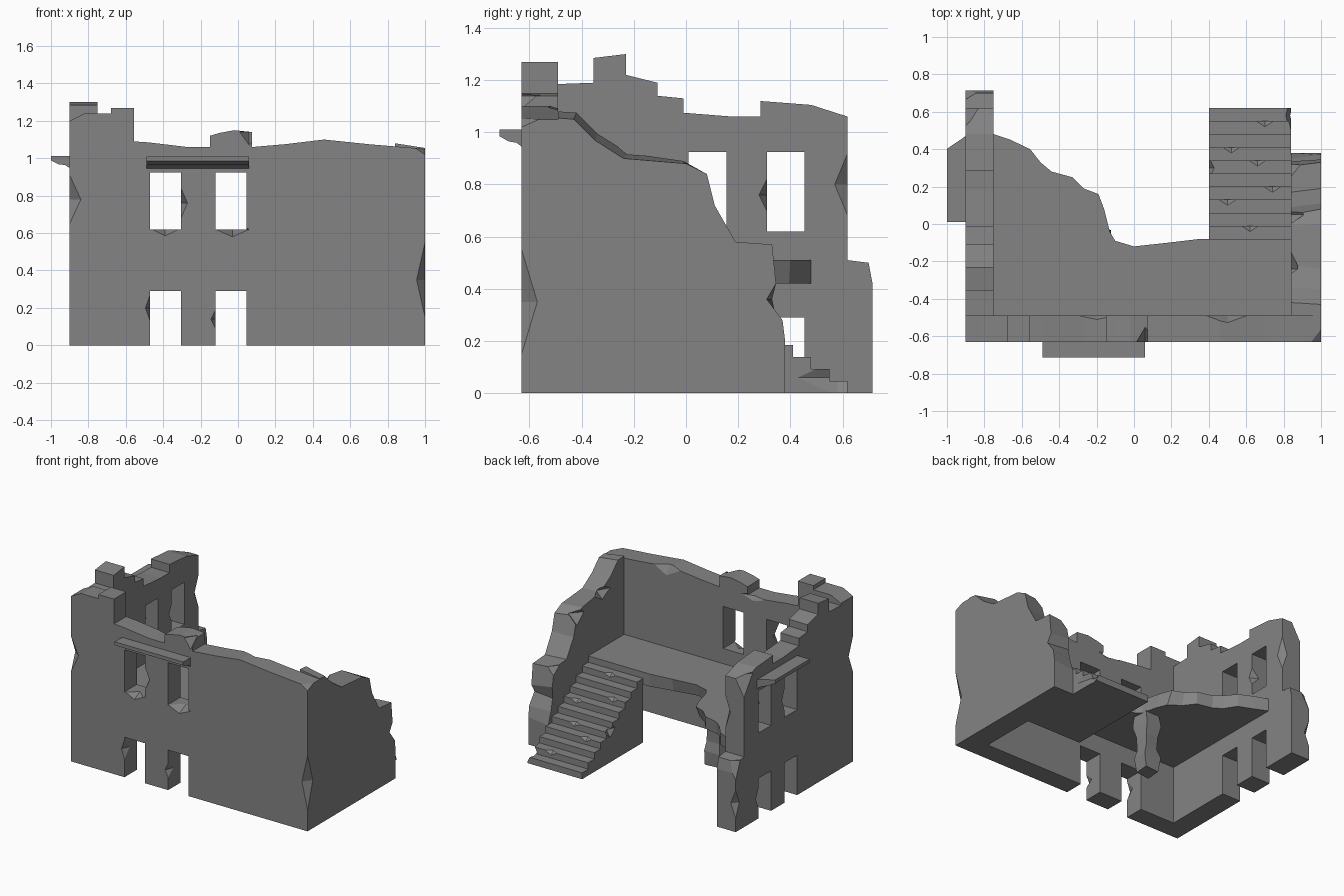
import bpy, bmesh, random
from mathutils import Vector

if "Cube" in bpy.data.objects:
    bpy.data.objects.remove(bpy.data.objects["Cube"])

random.seed(4)
stone = bpy.data.materials.new("grey_stone")
stone.diffuse_color = (0.23, 0.23, 0.23, 1)
stone.use_nodes = True
stone.node_tree.nodes["Principled BSDF"].inputs["Base Color"].default_value = stone.diffuse_color


def finish(name, bm):
    bmesh.ops.recalc_face_normals(bm, faces=bm.faces[:])
    me = bpy.data.meshes.new(name)
    bm.to_mesh(me)
    bm.free()
    ob = bpy.data.objects.new(name, me)
    bpy.context.collection.objects.link(ob)
    me.materials.append(stone)
    return ob


def prism(name, a, b, pos):
    """Solid between two matching outlines; pos maps (u, v, side) to a point."""
    bm = bmesh.new()
    va = [bm.verts.new(pos(u, v, 0)) for u, v in a]
    vb = [bm.verts.new(pos(u, v, 1)) for u, v in b]
    n = len(a)
    bm.faces.new(va)
    bm.faces.new(vb[::-1])
    for i in range(n):
        j = (i + 1) % n
        bm.faces.new((va[i], vb[i], vb[j], va[j]))
    return finish(name, bm)


def carve(ob, boxes, chips):
    """Cut box openings and faceted stone chips out of a part."""
    bm = bmesh.new()
    for lo, hi in boxes:
        vs = bmesh.ops.create_cube(bm, size=1)["verts"]
        for v in vs:
            v.co = Vector([(l + h) / 2 + c * (h - l) for l, h, c in zip(lo, hi, v.co)])
    for c, r in chips:
        p = [bm.verts.new([c[k] + (s * r[k] if k == ax else 0) for k in range(3)])
             for ax in range(3) for s in (-1, 1)]
        for i in (0, 1):
            for j in (2, 3):
                for k in (4, 5):
                    bm.faces.new((p[i], p[j], p[k]))
    cutter = finish("cutter", bm)
    cutter.hide_render = True
    m = ob.modifiers.new("carve", "BOOLEAN")
    m.operation, m.solver, m.object, m.use_self = "DIFFERENCE", "EXACT", cutter, True
    dg = bpy.context.evaluated_depsgraph_get()
    me = bpy.data.meshes.new_from_object(ob.evaluated_get(dg))
    ob.modifiers.clear()
    ob.data = me
    bpy.data.objects.remove(cutter)


# front wall with broken top, two windows and two doorways
top = [(-.9, 1.2), (-.82, 1.24), (-.68, 1.24), (-.68, 1.27), (-.555, 1.27), (-.555, 1.09),
       (-.48, 1.085), (-.27, 1.06), (-.15, 1.06), (-.15, 1.12), (-.1, 1.135), (-.02, 1.15),
       (.075, 1.14), (.075, 1.06), (.25, 1.075), (.46, 1.1), (.7, 1.075), (1, 1.05)]
front = [(-.9, 0)] + top + [(1, 0)]
wall = prism("front_wall", front, front, lambda u, v, t: (u, -.63 + .14 * t, v))
carve(wall,
      [((x, -.8, z), (x + .165, -.4, z2)) for x in (-.47, -.12) for z, z2 in ((.62, .925), (-.1, .29))],
      [((1, -.63, .35), (.045, .06, .2)), ((-.9, -.63, .78), (.06, .05, .13)),
       ((-.305, -.63, .76), (.035, .07, .08)), ((-.39, -.63, .62), (.07, .06, .035)),
       ((-.03, -.63, .62), (.09, .08, .04)), ((-.47, -.63, .2), (.025, .06, .07)),
       ((-.12, -.63, .14), (.025, .06, .05)), ((.5, -.49, 1.1), (.13, .04, .07)),
       ((1, -.63, 1.06), (.06, .09, .04)), ((-.2, -.49, 1.06), (.1, .02, .03)),
       ((.06, -.63, 1.14), (.05, .08, .07))])

# left wall with stepped top
left = [(-.49, 0), (-.49, 1.185), (-.355, 1.19), (-.355, 1.285), (-.23, 1.3), (-.23, 1.22),
        (-.11, 1.19), (-.11, 1.14), (-.01, 1.13), (-.01, 1.075), (.18, 1.06), (.285, 1.06),
        (.285, 1.12), (.48, 1.105), (.62, 1.06), (.62, .51), (.7, .5), (.715, .42), (.715, 0)]
wall = prism("left_wall", left, left, lambda u, v, t: (-.9 + .15 * t, u, v))
carve(wall,
      [((-1.2, y, z), (-.6, y + .145, z2)) for y in (.01, .31) for z, z2 in ((.62, .925), (-.1, .29))],
      [((-.9, .62, 1.08), (.08, .1, .14)), ((-.9, .715, .5), (.08, .05, .12)),
       ((-.75, .31, .76), (.06, .03, .06)), ((-.9, .155, .75), (.06, .03, .08)),
       ((-.75, .62, .8), (.04, .05, .12)), ((-.9, .455, .15), (.06, .03, .07)),
       ((-.9, .715, .2), (.04, .04, .1))])

# right wall falling away towards the back, inner and outer edges uneven
outer = [(-.49, 0), (-.49, 1.055), (-.43, 1.05), (-.35, .97), (-.24, .9), (0, .88), (.08, .84),
         (.11, .72), (.19, .58), (.33, .57), (.345, .42), (.31, .36), (.37, .28), (.38, .2), (.38, 0)]
inner = [(-.49, 0), (-.49, 1.08), (-.42, 1.075), (-.34, .995), (-.22, .92), (-.01, .89), (.05, .85),
         (.09, .71), (.17, .58), (.31, .57), (.335, .44), (.33, .36), (.35, .27), (.38, .18), (.38, 0)]
wall = prism("right_wall", outer, inner, lambda u, v, t: (1 - .16 * t, u, v))
carve(wall, [], [((.84, .05, .85), (.07, .08, .07)), ((.84, -.24, .91), (.05, .09, .05)),
                 ((.84, .33, .57), (.06, .08, .06))])

# upper floor slab with a broken edge
edge = [(-.75, .48), (-.66, .45), (-.555, .4), (-.5, .33), (-.44, .28), (-.33, .25), (-.27, .19),
        (-.19, .16), (-.16, .08), (-.13, -.04), (-.1, -.09), (0, -.12), (.18, -.1), (.35, -.08), (.84, -.08)]
ragged = [(x, y - (random.uniform(0, .05) if 0 < i < 13 else 0)) for i, (x, y) in enumerate(edge)]
base = [(.84, -.49), (-.75, -.49)]
prism("upper_floor", edge + base, ragged + base, lambda u, v, t: (u, v, .51 - .09 * t))

# staircase
steps = [(.62, 0)]
for i in range(10):
    z = .0464 * (i + 1)
    steps += [(.62 - .07 * i, z), (.55 - .07 * i, z)]
steps += [(-.08, 0)]
stairs = prism("staircase", steps, steps, lambda u, v, t: (.4 + .44 * t, u, v))
carve(stairs, [], [((x, .62 - .07 * i, .0464 * (i + 1)), (.045, .03, .025))
                   for i, x in ((1, .7), (3, .52), (4, .66), (6, .74), (7, .5), (9, .62))]
      + [((.84, .58, .06), (.035, .15, .07)), ((.4, .3, .23), (.03, .06, .05))])

# battered pillar under the floor edge
bm = bmesh.new()
rings = []
for z, r in ((0, .055), (.1, .062), (.17, .045), (.26, .05), (.34, .062), (.43, .055)):
    rings.append([bm.verts.new((-.19 + sx * r + random.uniform(-.008, .008),
                                -.09 + sy * r + random.uniform(-.008, .008), z))
                  for sx, sy in ((-1, -1), (1, -1), (1, 1), (-1, 1))])
for a, b in zip(rings, rings[1:]):
    for i in range(4):
        j = (i + 1) % 4
        bm.faces.new((a[i], a[j], b[j], b[i]))
bm.faces.new(rings[0])
bm.faces.new(rings[-1])
finish("pillar", bm)

# moulded ledges above the windows: (distance out, height)
mould = [(0, 1.01), (.085, 1.01), (.085, .985), (.05, .965), (.02, .96), (0, .945)]
prism("front_ledge", mould, mould, lambda u, v, t: (-.49 + .55 * t, -.63 - u, v))
prism("left_ledge", mould, mould,
      lambda u, v, t: (-.9 - u * 1.176, .47 - u * .8 if t else .01, v + .003))
